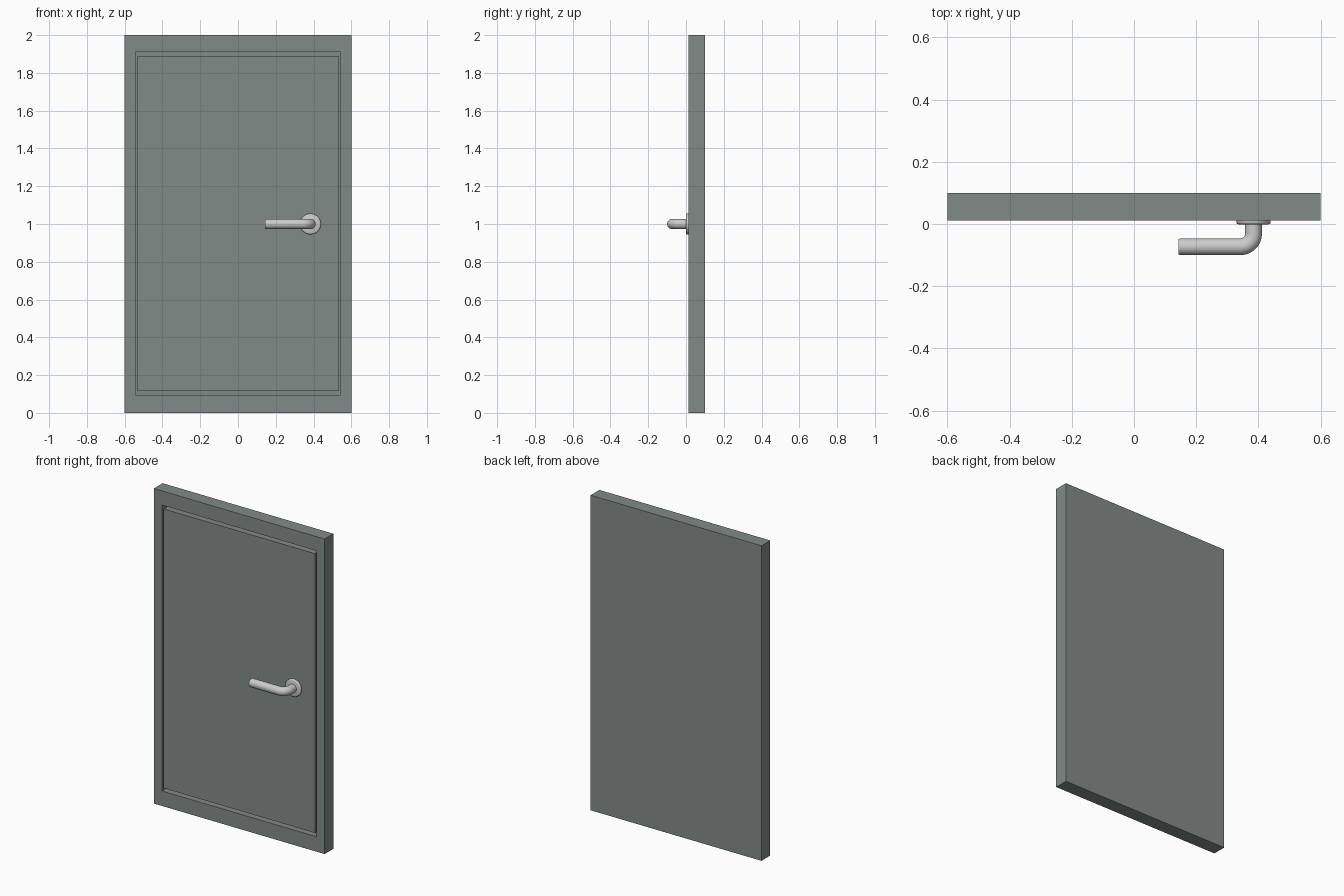
import bpy, bmesh, math
from mathutils import Vector

if "Cube" in bpy.data.objects:
    bpy.data.objects.remove(bpy.data.objects["Cube"])

SEG = 32


def finish(name, bm, mat=None, smooth=False):
    bmesh.ops.recalc_face_normals(bm, faces=bm.faces)
    mesh = bpy.data.meshes.new(name)
    bm.to_mesh(mesh)
    bm.free()
    ob = bpy.data.objects.new(name, mesh)
    bpy.context.collection.objects.link(ob)
    if mat:
        mesh.materials.append(mat)
    if smooth:
        bpy.ops.object.select_all(action='DESELECT')
        bpy.context.view_layer.objects.active = ob
        ob.select_set(True)
        bpy.ops.object.shade_smooth_by_angle(angle=math.radians(35))
    return ob


def tube(name, stations):
    """Sweep circles along (x, y, heading, radius) stations in the plane z = 1."""
    bm = bmesh.new()
    rings = []
    for x, y, heading, r in stations:
        side = Vector((-math.sin(heading), math.cos(heading), 0))
        rings.append([bm.verts.new(Vector((x, y, 1.0))
                      + side * r * math.cos(2 * math.pi * i / SEG)
                      + Vector((0, 0, r * math.sin(2 * math.pi * i / SEG))))
                      for i in range(SEG)])
    for a, b in zip(rings, rings[1:]):
        for i in range(SEG):
            j = (i + 1) % SEG
            bm.faces.new((a[i], a[j], b[j], b[i]))
    bm.faces.new(rings[0])
    bm.faces.new(rings[-1])
    return finish(name, bm, smooth=True)


# Door slab with a narrow groove framing a flush front panel
paint = bpy.data.materials.new("door_paint")
paint.diffuse_color = (0.22, 0.26, 0.245, 1)
paint.use_nodes = True
paint.node_tree.nodes["Principled BSDF"].inputs["Base Color"].default_value = paint.diffuse_color

FRONT, BACK, DEPTH = 0.012, 0.1, 0.04
bm = bmesh.new()


def loop(x, z0, z1, y):
    return [bm.verts.new(p) for p in ((-x, y, z0), (x, y, z0), (x, y, z1), (-x, y, z1))]


loops = [loop(0.6, 0, 2, BACK), loop(0.6, 0, 2, FRONT),
         loop(0.542, 0.095, 1.91, FRONT), loop(0.542, 0.095, 1.91, FRONT + DEPTH),
         loop(0.531, 0.116, 1.889, FRONT + DEPTH), loop(0.531, 0.116, 1.889, FRONT)]
for a, b in zip(loops, loops[1:]):
    for i in range(4):
        j = (i + 1) % 4
        bm.faces.new((a[i], a[j], b[j], b[i]))
bm.faces.new(loops[0])
bm.faces.new(loops[-1])
finish("door_panel", bm, paint)

# Round rose plate behind the handle
HX, DOWN, LEFT = 0.384, -math.pi / 2, -math.pi
tube("handle_rose", [(HX, 0.014, DOWN, 0.055), (HX, 0.004, DOWN, 0.055),
                     (HX, 0.001, DOWN, 0.053), (HX, -0.001, DOWN, 0.048)])

# Lever: short neck, quarter bend, straight grip with a softened tip
R, LY, BEND = 0.027, -0.073, 0.042
path = [(HX, 0.005, DOWN, R)]
for k in range(13):
    t = math.pi / 2 * k / 12
    path.append((HX - BEND + BEND * math.cos(t), LY + BEND - BEND * math.sin(t), DOWN - t, R))
path += [(0.152, LY, LEFT, R), (0.147, LY, LEFT, 0.0265), (0.143, LY, LEFT, 0.024)]
tube("handle_lever", path)
